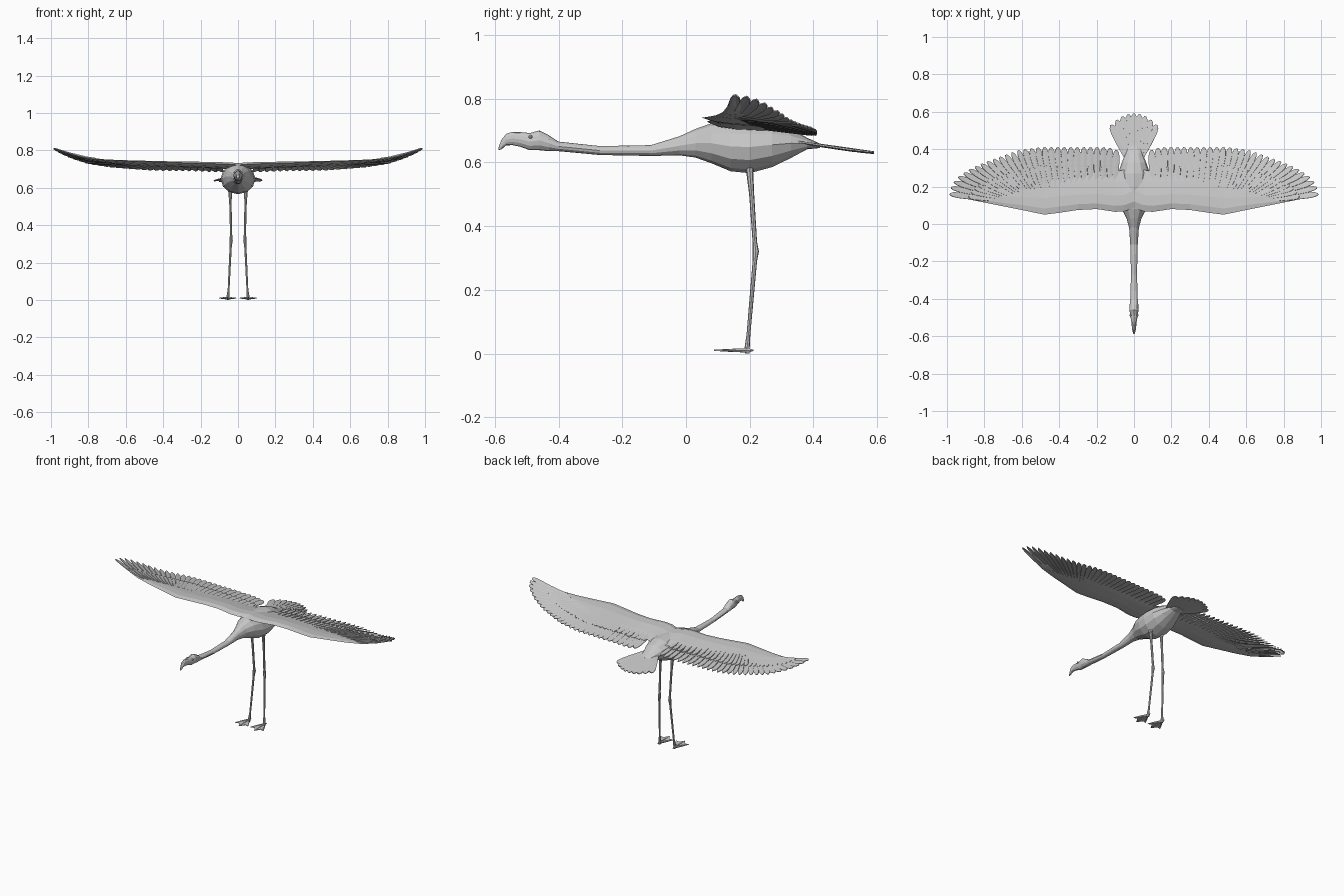
import bpy
import bmesh
import math
from mathutils import Vector

if "Cube" in bpy.data.objects:
    bpy.data.objects.remove(bpy.data.objects["Cube"], do_unlink=True)

grey = bpy.data.materials.new("plain grey")
grey.use_nodes = True
grey.diffuse_color = (0.58, 0.58, 0.58, 1)
grey.node_tree.nodes["Principled BSDF"].inputs["Base Color"].default_value = grey.diffuse_color


def finish(name, bm, mirror=False, thickness=0):
    """Turn a bmesh into an object, optionally thickened and mirrored."""
    bmesh.ops.recalc_face_normals(bm, faces=bm.faces[:])
    mesh = bpy.data.meshes.new(name)
    bm.to_mesh(mesh)
    bm.free()
    mesh.materials.append(grey)
    obj = bpy.data.objects.new(name, mesh)
    bpy.context.scene.collection.objects.link(obj)
    if thickness:
        solid = obj.modifiers.new("thickness", "SOLIDIFY")
        solid.thickness = thickness
        solid.offset = 0
    if mirror:
        mod = obj.modifiers.new("mirror", "MIRROR")
        mod.use_mirror_merge = False
    return obj


def bridge(bm, loops):
    """Skin a list of closed vertex loops and cap both ends."""
    n = len(loops[0])
    for a, b in zip(loops, loops[1:]):
        for i in range(n):
            j = (i + 1) % n
            bm.faces.new((a[i], a[j], b[j], b[i]))
    bm.faces.new(loops[0])
    bm.faces.new(loops[-1])


def tube(bm, rings, sides, upright):
    """Loft ellipses (x, y, z, half width, half height) along y, or along z if upright."""
    loops = []
    for x, y, z, u, v in rings:
        loop = []
        for i in range(sides):
            a = math.tau * i / sides
            du, dv = u * math.cos(a), v * math.sin(a)
            offset = Vector((du, dv, 0)) if upright else Vector((du, 0, dv))
            loop.append(bm.verts.new(Vector((x, y, z)) + offset))
        loops.append(loop)
    bridge(bm, loops)


def lookup(table, x):
    """Linear interpolation in rows whose first entry is the key."""
    if x <= table[0][0]:
        return Vector(table[0][1:])
    for a, b in zip(table, table[1:]):
        if x <= b[0]:
            t = (x - a[0]) / (b[0] - a[0])
            return Vector(a[1:]).lerp(Vector(b[1:]), t)
    return Vector(table[-1][1:])


def feather(bm, base, tip, width, height, tilt=0.0):
    """Round-ended blade from base to tip, following the height function."""
    base, tip = Vector(base), Vector(tip)
    along = tip - base
    side = Vector((along.y, -along.x)).normalized()
    rows = []
    for t, w in ((0, 0.6), (0.4, 0.9), (0.8, 1), (0.93, 0.75), (1, 0.25)):
        row = []
        for s in (-1, 0, 1):
            p = base + along * t + side * (s * w * width)
            z = height(p.x, p.y) + s * tilt + (0.001 if s == 0 else 0)
            row.append(bm.verts.new((p.x, p.y, z)))
        rows.append(row)
    for a, b in zip(rows, rows[1:]):
        for i in range(2):
            bm.faces.new((a[i], a[i + 1], b[i + 1], b[i]))


# Beak, head, neck and body in one skin: y, centre z, half width, half height
BODY = [
    (-.588, .643, .003, .004), (-.58, .655, .006, .015), (-.565, .671, .01, .018),
    (-.545, .675, .012, .021), (-.52, .672, .015, .023), (-.49, .665, .02, .027),
    (-.46, .669, .024, .031), (-.43, .66, .023, .025), (-.4, .65, .02, .015),
    (-.27, .637, .016, .014), (-.11, .637, .02, .017), (-.02, .652, .026, .03),
    (.03, .66, .04, .045), (.08, .66, .065, .063), (.14, .65, .085, .078),
    (.2, .648, .093, .082), (.27, .655, .085, .07), (.33, .66, .065, .046),
    (.38, .659, .045, .018), (.42, .652, .03, .007)]
bm = bmesh.new()
tube(bm, [(0, y, z, w, h) for y, z, w, h in BODY], 12, False)
finish("body_neck_and_head", bm)

# Eyes
bm = bmesh.new()
bmesh.ops.create_icosphere(bm, subdivisions=2, radius=.006)
bmesh.ops.translate(bm, verts=bm.verts[:], vec=(.019, -.488, .68))
finish("eyes", bm, mirror=True)

# Wing surface: span position, leading edge y, trailing edge y, height
WING = [
    (0, .085, .32, .722), (.05, .068, .29, .726), (.1, .065, .28, .728),
    (.2, .08, .28, .731), (.3, .075, .28, .734), (.4, .06, .28, .737),
    (.48, .05, .27, .74), (.6, .075, .25, .744), (.7, .095, .215, .748),
    (.8, .115, .19, .757), (.9, .135, .17, .782), (.98, .15, .157, .81)]


def wing_height(x, y):
    lead, trail, z = lookup(WING, x)
    return z - .12 * (y - lead)


bm = bmesh.new()
loops = []
for x, lead, trail, z in WING:
    thick = .016 * (1 - x) + .002
    loop = []
    for t, k in ((0, 0), (.15, .8), (.4, 1), (.75, .6), (1, .1), (.75, -.4), (.4, -.7), (.15, -.6)):
        y = lead + (trail - lead) * t
        loop.append(bm.verts.new((x, y, wing_height(x, y) + k * thick)))
    loops.append(loop)
bridge(bm, loops)
finish("wings", bm, mirror=True)

# Flight feathers: tip x, y and base x, y, spaced evenly along the line of tips
FAN = [
    (.095, .395, .1, .2), (.14, .41, .14, .2), (.3, .41, .3, .2), (.5, .41, .46, .2),
    (.62, .393, .53, .19), (.7, .365, .57, .185), (.8, .328, .62, .175),
    (.88, .292, .66, .165), (.94, .25, .7, .155), (.975, .21, .73, .15), (.985, .16, .76, .13)]
distance, ROWS = 0, []
for i, row in enumerate(FAN):
    if i:
        distance += (Vector(row[:2]) - Vector(FAN[i - 1][:2])).length
    ROWS.append((distance,) + row)

COUNT = 29
flight, coverts = bmesh.new(), bmesh.new()
for i in range(COUNT):
    tx, ty, bx, by = lookup(ROWS, distance * i / (COUNT - 1))
    tip, base = Vector((tx, ty)), Vector((bx, by))
    width = .0185 if tx < .6 else .015
    feather(flight, base, tip, width, wing_height, .003)
    # Shorter covering feathers lie just above
    feather(coverts, base, base.lerp(tip, .55), width * .8,
            lambda x, y: wing_height(x, y) + .005, .002)
finish("flight_feathers", flight, mirror=True, thickness=.004)
finish("covert_feathers", coverts, mirror=True, thickness=.003)

# Tail fan
bm = bmesh.new()
for i in range(-4, 5):
    s = i / 4
    feather(bm, (.03 * s, .34), (.122 * s, .59 - .06 * s * s), .021,
            lambda x, y: .66 - .14 * (y - .38) - .02 * abs(x), .002)
finish("tail_feathers", bm, thickness=.005)

# Legs with a slight knee, thighs tucked into the body
bm = bmesh.new()
tube(bm, [(.042, .2, .62, .016, .02), (.042, .2, .57, .009, .011), (.04, .206, .5, .006, .008),
          (.037, .216, .35, .006, .007), (.037, .219, .32, .009, .01), (.039, .216, .29, .006, .007),
          (.05, .196, .06, .005, .006), (.053, .192, .02, .008, .008), (.053, .192, 0, .006, .007)],
     8, True)
finish("legs", bm, mirror=True)

# Webbed feet: three front toes, a short hind toe and the skin between
CENTRE = .055
TOES = [(-.045, .115), (0, .088), (.045, .115)]
bm = bmesh.new()
for dx, y in TOES + [(0, .212)]:
    tube(bm, [(CENTRE, .192, .01, .006, .008), (CENTRE + dx * .6, .192 + (y - .192) * .6, .01, .005, .005),
              (CENTRE + dx, y, .01, .002, .002)], 6, False)
finish("toes", bm, mirror=True)

bm = bmesh.new()
outline = [(0, .195), TOES[0], (-.022, .122), TOES[1], (.022, .122), TOES[2]]
heel, *edge = [bm.verts.new((CENTRE + x, y, .01)) for x, y in outline]
for a, b in zip(edge, edge[1:]):
    bm.faces.new((heel, a, b))
finish("foot_webs", bm, mirror=True, thickness=.004)
